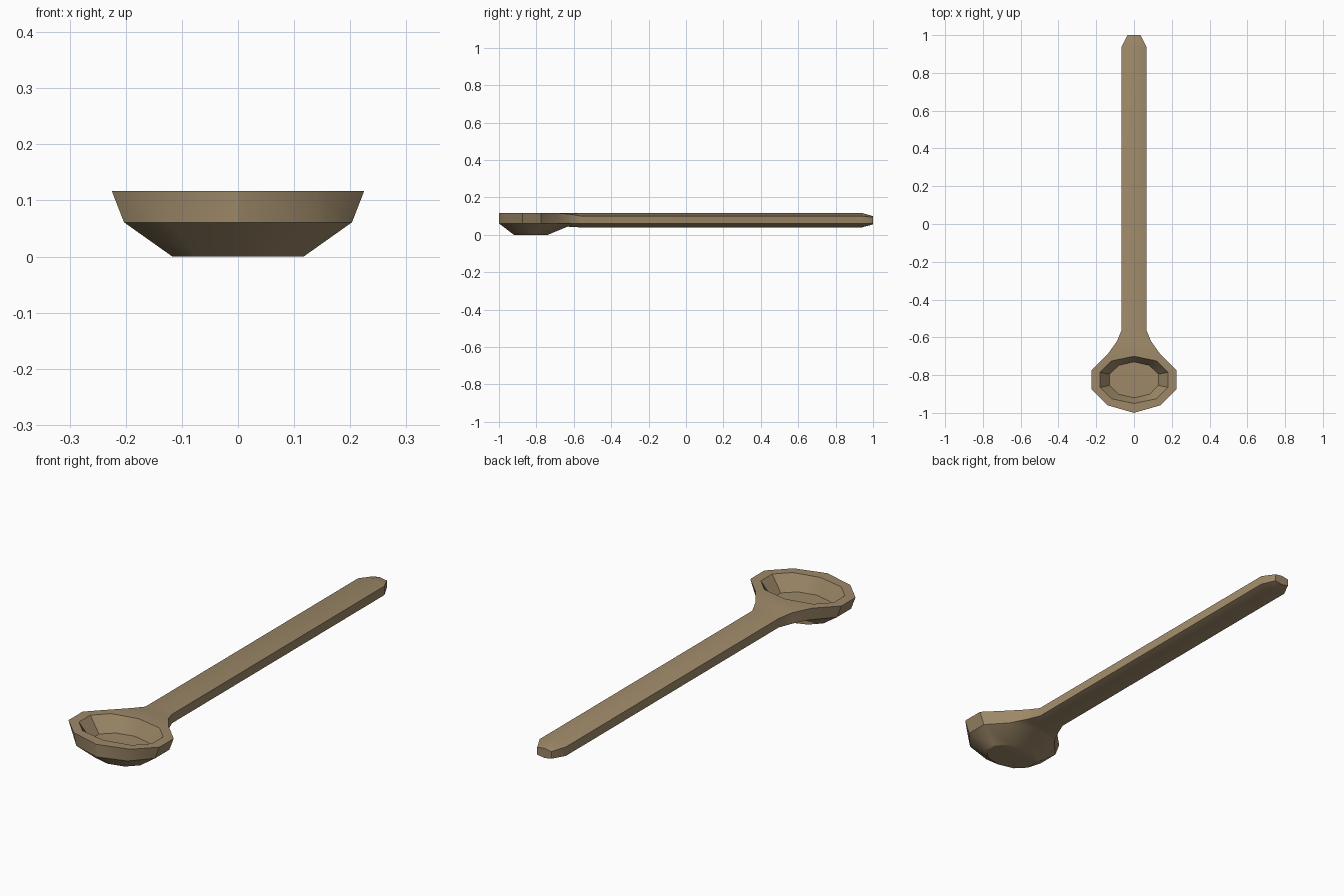
import bpy, bmesh, math

if "Cube" in bpy.data.objects:
    bpy.data.objects.remove(bpy.data.objects["Cube"])

wood = bpy.data.materials.new("light_brown_wood")
wood.diffuse_color = (0.34, 0.25, 0.14, 1)
wood.use_nodes = True
wood.node_tree.nodes["Principled BSDF"].inputs["Base Color"].default_value = wood.diffuse_color

bm = bmesh.new()


def ring(half, xs=1.0, z=0.0, back_z=None):
    """Ten-sided loop mirrored from a right-hand half running front to back."""
    pts = half + [(-x, y) for x, y in reversed(half[1:-1])]
    vs = [bm.verts.new((x * xs, y, z)) for x, y in pts]
    if back_z is not None:
        vs[5].co.z = back_z
    return vs


def bridge(a, b, skip=()):
    n = len(a)
    for i in range(n):
        if i not in skip:
            j = (i + 1) % n
            bm.faces.new((a[i], a[j], b[j], b[i]))


def oval(rx, ry, cy):
    return [(rx * math.sin(i * math.pi / 5) / 0.951, cy - ry * math.cos(i * math.pi / 5))
            for i in range(6)]


# bowl: floor, inner lip, rim, widest side, base
outline = [(0, -1), (.14, -.96), (.225, -.875), (.225, -.775), (.14, -.69), (0, -.65)]
lip_outline = [(0, -.95), (.12, -.925), (.18, -.865), (.18, -.785), (.12, -.725), (0, -.70)]
floor = ring(oval(.13, .095, -.825), z=.05)
lip = ring(lip_outline, z=.117)
rim = ring(outline, z=.117)
side = ring(outline, xs=.903, z=.061, back_z=.045)
side[5].co.y = -.63
base = ring(oval(.117, .09, -.83), z=0)
bm.faces.new(floor)
bridge(floor, lip)
bridge(lip, rim)
bridge(rim, side, skip=(4, 5))      # open at the back for the handle
bridge(side, base)
bm.faces.new(base)

# neck and handle: six-sided sections (y, half width, top, top edge, bottom edge, bottom)
sections = [(-.62, .09, .117, .110, .061, .042),
            (-.56, .065, .117, .100, .060, .040),
            (.94, .065, .117, .100, .060, .040),
            (1.0, .035, .100, .094, .062, .056)]
prev = [rim[4], rim[5], rim[6], side[6], side[5], side[4]]
for y, w, top, te, be, bot in sections:
    loop = [bm.verts.new(p) for p in ((w, y, te), (0, y, top), (-w, y, te),
                                      (-w, y, be), (0, y, bot), (w, y, be))]
    bridge(prev, loop)
    prev = loop
bm.faces.new(prev)

bmesh.ops.recalc_face_normals(bm, faces=bm.faces)
mesh = bpy.data.meshes.new("spoon")
bm.to_mesh(mesh)
bm.free()
mesh.materials.append(wood)
spoon = bpy.data.objects.new("spoon", mesh)
bpy.context.collection.objects.link(spoon)
bpy.context.view_layer.objects.active = spoon
spoon.select_set(True)
bpy.ops.object.shade_smooth_by_angle(angle=math.radians(32))
